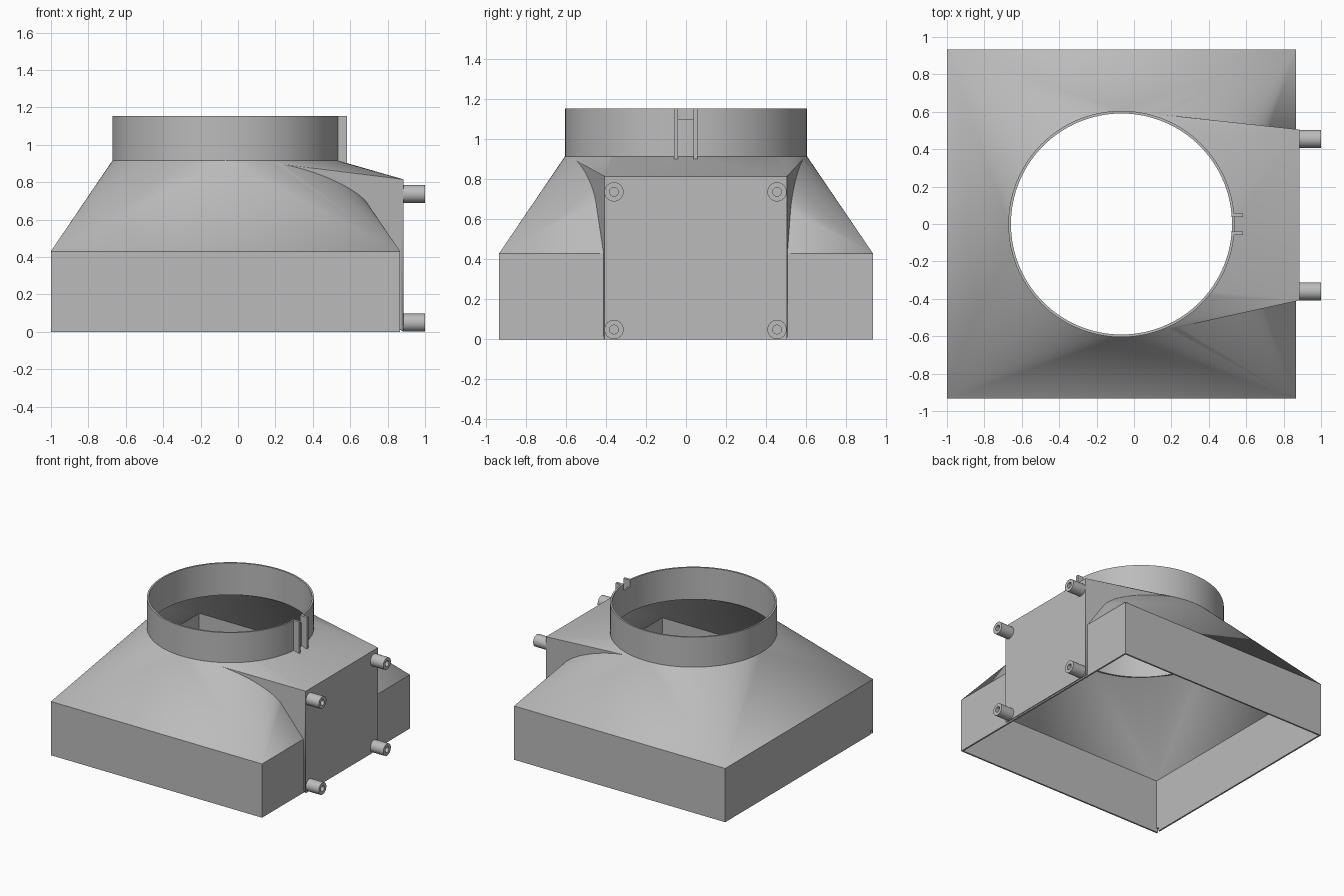
import bpy, bmesh, math
from mathutils import Matrix

cube = bpy.data.objects.get("Cube")
if cube:
    bpy.data.objects.remove(cube, do_unlink=True)

mat = bpy.data.materials.new("plain grey")
mat.use_nodes = True
GREY = (0.5, 0.5, 0.5, 1)
mat.diffuse_color = GREY
mat.node_tree.nodes["Principled BSDF"].inputs["Base Color"].default_value = GREY

CX = -0.067      # axis of the round collar
HALF = 0.934     # half width of the square base
SEG = 128


def finish(bm, name):
    bmesh.ops.recalc_face_normals(bm, faces=bm.faces)
    me = bpy.data.meshes.new(name)
    bm.to_mesh(me)
    bm.free()
    me.materials.append(mat)
    ob = bpy.data.objects.new(name, me)
    bpy.context.collection.objects.link(ob)
    return ob


def circle(r, z):
    steps = [2 * math.pi * i / SEG for i in range(SEG)]
    return [(CX + r * math.cos(a), r * math.sin(a), z) for a in steps]


def square(h, z):
    return [(CX + sx * h, sy * h, z) for sx in (-1, 1) for sy in (-1, 1)]


def hull(name, points):
    bm = bmesh.new()
    for p in points:
        bm.verts.new(p)
    res = bmesh.ops.convex_hull(bm, input=bm.verts)
    loose = {g for g in res["geom_interior"] + res["geom_unused"]
             if isinstance(g, bmesh.types.BMVert)}
    bmesh.ops.delete(bm, geom=list(loose), context="VERTS")
    bmesh.ops.dissolve_limit(bm, angle_limit=0.001, verts=bm.verts, edges=bm.edges)
    return finish(bm, name)


def box(name, x, y, z):
    return hull(name, [(a, b, c) for a in x for b in y for c in z])


def tube(name, r_out, r_in, length, seg, matrix):
    """Open pipe along local z, starting at the origin."""
    bm = bmesh.new()
    profile = [(r_in, 0), (r_out, 0), (r_out, length), (r_in, length)]
    vs = [bm.verts.new((r, 0, z)) for r, z in profile]
    es = [bm.edges.new((vs[i], vs[(i + 1) % 4])) for i in range(4)]
    bmesh.ops.spin(bm, geom=vs + es, cent=(0, 0, 0), axis=(0, 0, 1),
                   angle=2 * math.pi, steps=seg, use_merge=True)
    bmesh.ops.remove_doubles(bm, verts=bm.verts, dist=1e-5)
    bm.transform(matrix)
    return finish(bm, name)


def boolean(ob, other, operation):
    """Apply a boolean and discard the helper."""
    mod = ob.modifiers.new("cut", "BOOLEAN")
    mod.operation, mod.solver, mod.object = operation, "EXACT", other
    bpy.context.view_layer.objects.active = ob
    bpy.ops.object.modifier_apply(modifier=mod.name)
    bpy.data.objects.remove(other, do_unlink=True)


# Hollow shell: square base blending into a circle
shell = hull("duct_shell", square(HALF, 0) + square(HALF, 0.43) + circle(0.605, 0.915))

# Side housing that merges tangentially into the round neck
face = [(0.885, y, z) for y in (-0.408, 0.505) for z in (0, 0.815)]
boolean(shell, hull("side_housing", face + circle(0.605, 0.9149)), "UNION")

# Cavity, bore and small corner notch
inner = HALF - 0.013
boolean(shell, hull("cavity", square(inner, -0.1) + square(inner, 0.43)
                    + circle(0.603, 0.9)), "DIFFERENCE")
boolean(shell, hull("bore", circle(0.591, 0.8) + circle(0.591, 1)), "DIFFERENCE")
boolean(shell, box("notch", (-1.05, -0.97), (-0.92, -0.9), (-0.05, 0.03)), "DIFFERENCE")

# Collar with a shallow slot between the clamp tabs
collar = tube("collar", 0.605, 0.591, 0.24, SEG, Matrix.Translation((CX, 0, 0.915)))
boolean(collar, box("slot", (0.4, 0.7), (-0.04, 0.037), (1.1, 1.3)), "DIFFERENCE")

# Clamp tabs
tabs = [box(f"clamp_tab_{side}", (0.528, 0.583), (y - 0.01, y + 0.01), (0.9, 1.155))
        for side, y in (("right", -0.05), ("left", 0.047))]

# Hollow mounting pins on the housing
pins = []
for level, z in (("lower", 0.049), ("upper", 0.737)):
    for side, y in (("front", -0.36), ("back", 0.455)):
        m = Matrix.Translation((0.88, y, z)) @ Matrix.Rotation(math.pi / 2, 4, "Y")
        pins.append(tube(f"{level}_{side}_pin", 0.048, 0.022, 0.12, 32, m))

# Smooth the curved parts, keep edges crisp
bpy.ops.object.select_all(action="DESELECT")
for ob in [shell, collar] + pins:
    ob.select_set(True)
bpy.context.view_layer.objects.active = shell
bpy.ops.object.shade_smooth_by_angle(angle=math.radians(20))
